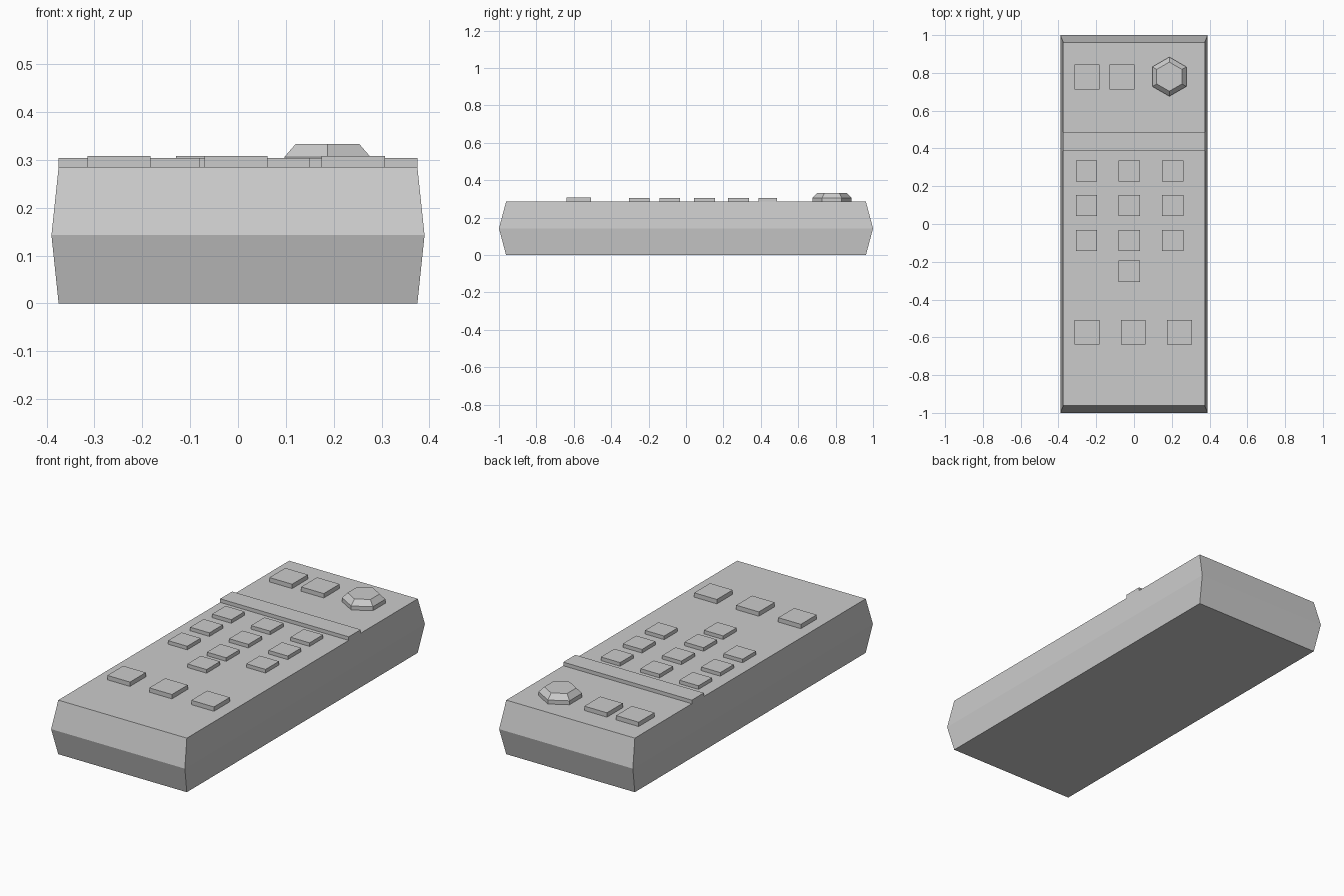
import bpy
import bmesh
from math import pi, sin, cos

cube = bpy.data.objects.get("Cube")
if cube:
    bpy.data.objects.remove(cube, do_unlink=True)

# Single plastic colour
GREY = (0.6, 0.6, 0.6, 1)
plastic = bpy.data.materials.new("grey plastic")
plastic.use_nodes = True
plastic.diffuse_color = GREY
plastic.node_tree.nodes["Principled BSDF"].inputs["Base Color"].default_value = GREY

TOP = 0.285


def loft(name, rings):
    """Skin a stack of matching rings and cap both ends."""
    bm = bmesh.new()
    loops = [[bm.verts.new(p) for p in ring] for ring in rings]
    for low, high in zip(loops, loops[1:]):
        for i in range(len(low)):
            j = (i + 1) % len(low)
            bm.faces.new((low[i], low[j], high[j], high[i]))
    bm.faces.new(loops[0][::-1])
    bm.faces.new(loops[-1])
    bmesh.ops.recalc_face_normals(bm, faces=bm.faces)
    mesh = bpy.data.meshes.new(name)
    bm.to_mesh(mesh)
    bm.free()
    mesh.materials.append(plastic)
    obj = bpy.data.objects.new(name, mesh)
    bpy.context.collection.objects.link(obj)
    return obj


def rectangle(x, y, z, half_x, half_y):
    return [(x + sx * half_x, y + sy * half_y, z)
            for sx, sy in ((-1, -1), (1, -1), (1, 1), (-1, 1))]


def hexagon(x, y, z, radius):
    return [(x + radius * sin(k * pi / 3), y + radius * cos(k * pi / 3), z)
            for k in range(6)]


def block(name, x, y, half_x, half_y, top):
    return loft(name, [rectangle(x, y, z, half_x, half_y) for z in (TOP, top)])


# Casing, widest at mid height
loft("casing", [rectangle(0, 0, 0, 0.375, 0.962),
                rectangle(0, 0, TOP / 2, 0.39, 1),
                rectangle(0, 0, TOP, 0.375, 0.962)])

# Raised strip across the face
block("divider_strip", 0, 0.437, 0.375, 0.05, 0.304)

# Number keys: three rows of three and a single one below
columns = (-0.252, -0.025, 0.205)
spots = [(x, y) for y in (0.28, 0.098, -0.087) for x in columns]
spots.append((columns[1], -0.25))
for n, (x, y) in enumerate(spots, 1):
    block(f"number_key_{n}", x, y, 0.056, 0.056, 0.304)

# Larger function keys at both ends
for n, x in enumerate((-0.249, -0.004, 0.241), 1):
    block(f"lower_key_{n}", x, -0.573, 0.066, 0.066, 0.308)
for n, x in enumerate((-0.249, -0.064), 1):
    block(f"upper_key_{n}", x, 0.778, 0.066, 0.066, 0.308)

# Six-sided power button with sloped shoulders
loft("power_button", [hexagon(0.187, 0.78, z, r)
                      for z, r in ((TOP, 0.104), (0.306, 0.104), (0.333, 0.077))])
